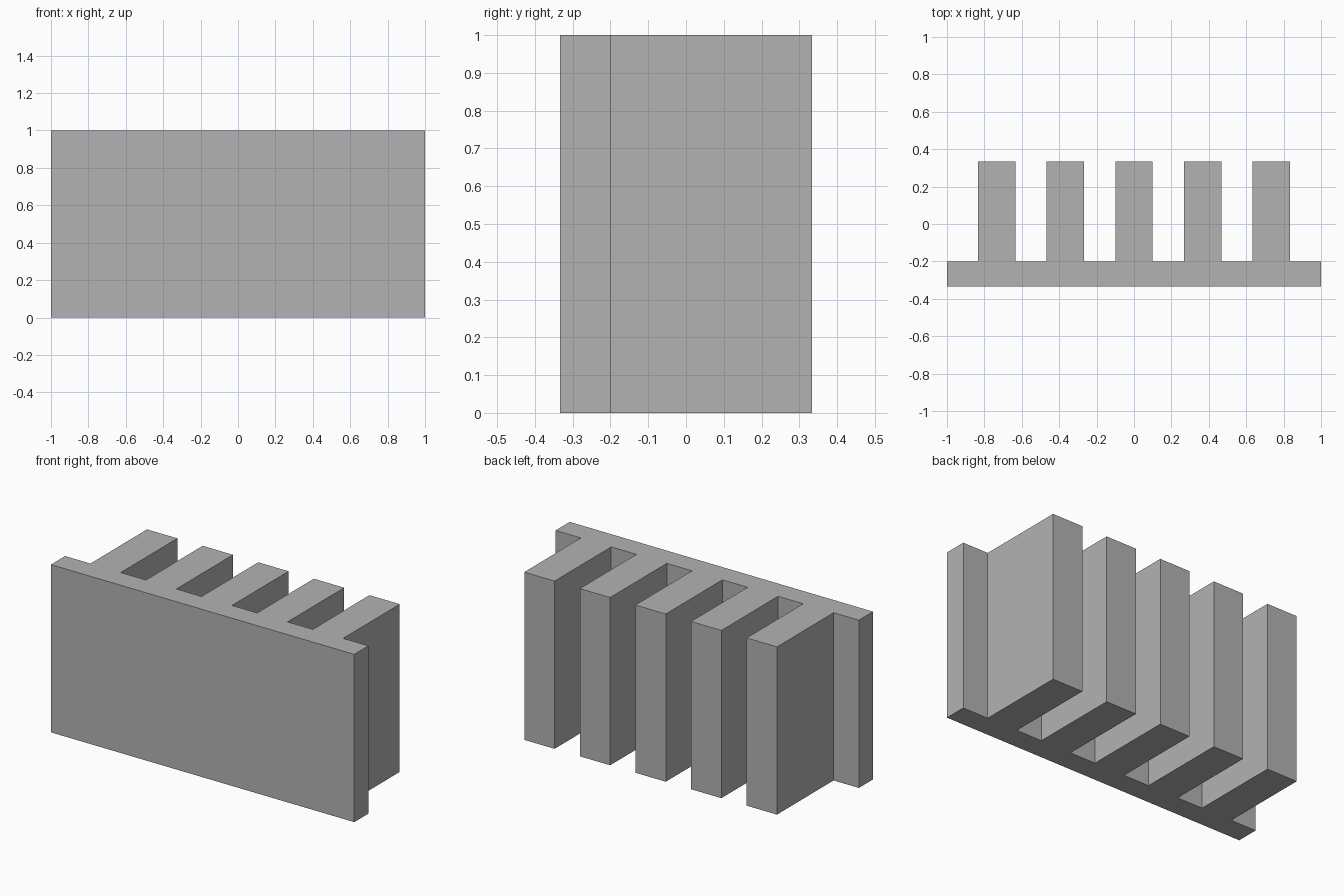
import bpy
import bmesh

cube = bpy.data.objects.get("Cube")
if cube:
    bpy.data.objects.remove(cube, do_unlink=True)

LENGTH, HEIGHT = 2.0, 1.0
FRONT, PLATE_BACK, FIN_BACK = -1 / 3, -0.2, 1 / 3
FIN_COUNT, FIN_WIDTH, FIN_SPACING = 5, 0.2, 1.1 / 3

# Plain grey metal
grey = bpy.data.materials.new("grey_metal")
grey.use_nodes = True
colour = (0.45, 0.45, 0.45, 1)
grey.diffuse_color = colour
grey.node_tree.nodes["Principled BSDF"].inputs["Base Color"].default_value = colour

# Comb outline: flat plate in front, fins standing out behind
half = LENGTH / 2
outline = [(-half, FRONT), (half, FRONT), (half, PLATE_BACK)]
for i in reversed(range(FIN_COUNT)):
    centre = (i - (FIN_COUNT - 1) / 2) * FIN_SPACING
    right, left = centre - FIN_WIDTH / 2, centre + FIN_WIDTH / 2
    outline += [(left, PLATE_BACK), (left, FIN_BACK), (right, FIN_BACK), (right, PLATE_BACK)]
outline.append((-half, PLATE_BACK))

# Extrude the outline upwards into one seamless solid
bm = bmesh.new()
base = bm.faces.new([bm.verts.new((x, y, 0)) for x, y in outline])
result = bmesh.ops.extrude_face_region(bm, geom=[base], use_keep_orig=True)
top_verts = [g for g in result["geom"] if isinstance(g, bmesh.types.BMVert)]
bmesh.ops.translate(bm, verts=top_verts, vec=(0, 0, HEIGHT))
bmesh.ops.recalc_face_normals(bm, faces=bm.faces)

mesh = bpy.data.meshes.new("finned_plate")
bm.to_mesh(mesh)
bm.free()
mesh.materials.append(grey)
bpy.context.collection.objects.link(bpy.data.objects.new("finned_plate", mesh))
